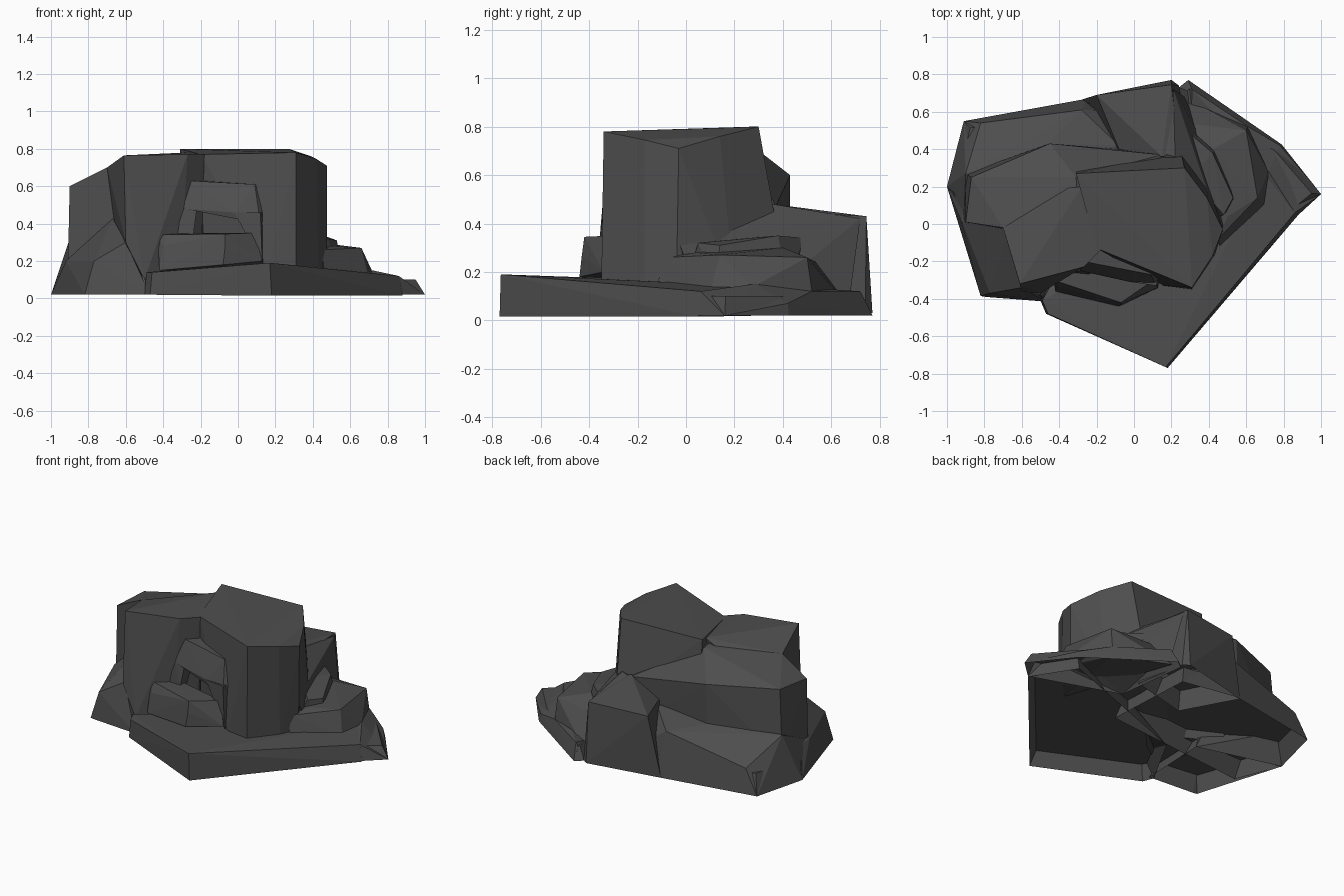
import bpy, bmesh
from mathutils import Vector

stone = bpy.data.materials.new("dark grey stone")
stone.diffuse_color = (0.075, 0.075, 0.075, 1)


def rock(name, pts, hollow=0.0):
    """Faceted boulder: convex hull of a few corner points.
    hollow leaves a rim and raises the rest of the underside."""
    bm = bmesh.new()
    for p in pts:
        bm.verts.new(Vector(p))
    bmesh.ops.convex_hull(bm, input=bm.verts[:])
    junk = [v for v in bm.verts if not v.link_faces]
    bmesh.ops.delete(bm, geom=junk, context='VERTS')
    bmesh.ops.dissolve_limit(bm, angle_limit=0.03, verts=bm.verts[:], edges=bm.edges[:])
    bmesh.ops.recalc_face_normals(bm, faces=bm.faces[:])
    if hollow:
        under = [f for f in bm.faces if f.normal.z < -0.9]
        bmesh.ops.inset_region(bm, faces=under, thickness=0.05)
        for v in {v for f in under for v in f.verts}:
            v.co.z += hollow
    me = bpy.data.meshes.new(name)
    bm.to_mesh(me)
    bm.free()
    me.materials.append(stone)
    ob = bpy.data.objects.new(name, me)
    bpy.context.collection.objects.link(ob)
    return ob


# tall main tower
rock("tower", [
    (.31, -.34, .78), (.42, -.17, .745), (.475, -.03, .71), (.39, .14, .76), (.27, .30, .80),
    (-.31, .27, .80), (-.20, -.13, .77),
    (.31, -.35, .13), (.43, -.17, .12), (.475, -.04, .12), (.40, .20, .12), (.25, .39, .30),
    (-.31, .33, .20), (-.18, -.13, .12), (.16, -.33, .17), (.25, .36, .12)])

# left shoulder in front, forming the other side of the recess
rock("left_shoulder", [
    (-.61, -.32, .765), (-.27, -.23, .77), (-.18, -.14, .77), (-.28, .20, .78), (-.47, .18, .67),
    (-.70, -.02, .70),
    (-.60, -.36, .30), (-.50, -.37, .10), (-.31, -.25, .10), (-.20, -.13, .10),
    (-.66, -.03, .43), (-.64, .10, .10)])

# upper rear-left mass with a sloping top and steep back
rock("rear_mass", [
    (-.90, .01, .60), (-.70, -.02, .70), (-.30, .10, .76), (-.31, .25, .74),
    (-.87, .25, .61), (-.45, .43, .60), (.15, .37, .47), (.10, .15, .50),
    (-.91, .01, .15), (-.67, -.03, .43), (-.90, .27, .15), (-.46, .43, .15), (.15, .38, .15),
    (.10, .10, .15), (-.64, -.02, .15)])

# lower bench running along the back left
rock("rear_bench", [
    (-.90, .27, .32), (-.46, .43, .34), (-.08, .42, .36), (-.82, .54, .18), (-.28, .61, .31),
    (-.91, .02, .20), (-.50, .10, .3), (-.1, .1, .3),
    (-1.0, .20, .02), (-.91, .55, .02), (-.25, .67, .02), (.12, .60, .02), (.15, .0, .02),
    (-.88, -.10, .02)], hollow=.13)

# low block behind the tower
rock("back_block", [
    (.20, .745, .43), (-.20, .69, .42), (-.08, .40, .39), (.15, .36, .48), (.24, .38, .45),
    (.20, .77, .03), (.24, .74, .03), (-.28, .665, .02), (-.1, .3, .03), (.30, .40, .03)],
    hollow=.16)

# saddle leaning from the back block along the tower
rock("saddle", [
    (.465, -.04, .35), (.22, .36, .48), (.14, .38, .47), (.21, .72, .42), (.36, .30, .37),
    (.35, .0, .12), (.50, .05, .12), (.42, .35, .12), (.27, .68, .12), (.2, .4, .12)])

# sloping boulder at the left foot
rock("left_foot", [
    (-.92, .01, .20), (-.67, -.02, .43), (-.60, -.34, .30), (-.77, -.37, .20),
    (-.82, -.385, .02), (-.79, -.39, .02), (-.47, -.415, .02), (-1.0, .20, .02),
    (-.91, .26, .20), (-.45, .05, .02)], hollow=.1)

# broad front slab
rock("front_slab", [
    (-.49, -.41, .14), (-.46, -.48, .14), (.17, -.765, .19), (.86, .06, .12), (.70, .30, .14),
    (-.10, -.20, .17), (.20, .10, .16),
    (-.50, -.41, .02), (-.47, -.48, .02), (.18, -.77, .015), (.88, .05, .015), (.70, .32, .02),
    (-.3, -.05, .02)], hollow=.09)

# small boulder and stone lintel inside the front recess
rock("recess_boulder", [
    (-.43, -.30, .34), (-.28, -.22, .35), (.09, -.31, .35), (-.07, -.42, .345), (-.40, -.34, .28),
    (-.42, -.36, .15), (-.08, -.44, .18), (.13, -.34, .20), (.10, -.20, .15), (-.25, -.15, .15),
    (-.07, -.43, .27)])
rock("recess_lintel", [
    (-.27, -.20, .63), (.09, -.27, .61), (.16, -.20, .61), (-.20, -.10, .63),
    (-.29, -.25, .48), (-.02, -.31, .46), (.12, -.33, .40), (.16, -.20, .44), (-.22, -.10, .47)])
rock("recess_post", [
    (-.02, -.31, .46), (.12, -.33, .46), (.05, -.30, .33), (.13, -.33, .18), (.16, -.2, .18),
    (.14, -.2, .46), (.0, -.22, .46)])
rock("recess_side", [
    (-.29, -.25, .48), (-.22, -.25, .48), (-.24, -.27, .33), (-.34, -.26, .33), (-.22, -.13, .48),
    (-.25, -.13, .33)])

# stepped rocks on the right
rock("right_upper_rock", [
    (.29, .49, .34), (.42, .38, .35), (.53, .14, .31), (.48, .05, .32), (.30, .25, .34),
    (.27, .46, .15), (.45, .42, .15), (.54, .12, .15), (.40, .0, .15)])
rock("right_middle_rock", [
    (.50, .04, .28), (.66, .14, .27), (.60, .50, .26), (.42, .40, .30), (.26, .54, .24),
    (.72, .28, .14), (.61, .53, .05), (.27, .68, .05), (.46, -.12, .15), (.45, -.08, .26),
    (.70, .10, .12), (.46, -.1, .10)])
rock("right_lower_rock", [
    (.72, .28, .15), (.61, .52, .12), (.31, .72, .12), (.78, .42, .07), (.86, .06, .12),
    (1.0, .16, .02), (.79, .425, .02), (.61, .535, .02), (.29, .77, .02), (.24, .73, .02),
    (.88, .05, .02), (.30, .25, .02)], hollow=.08)
